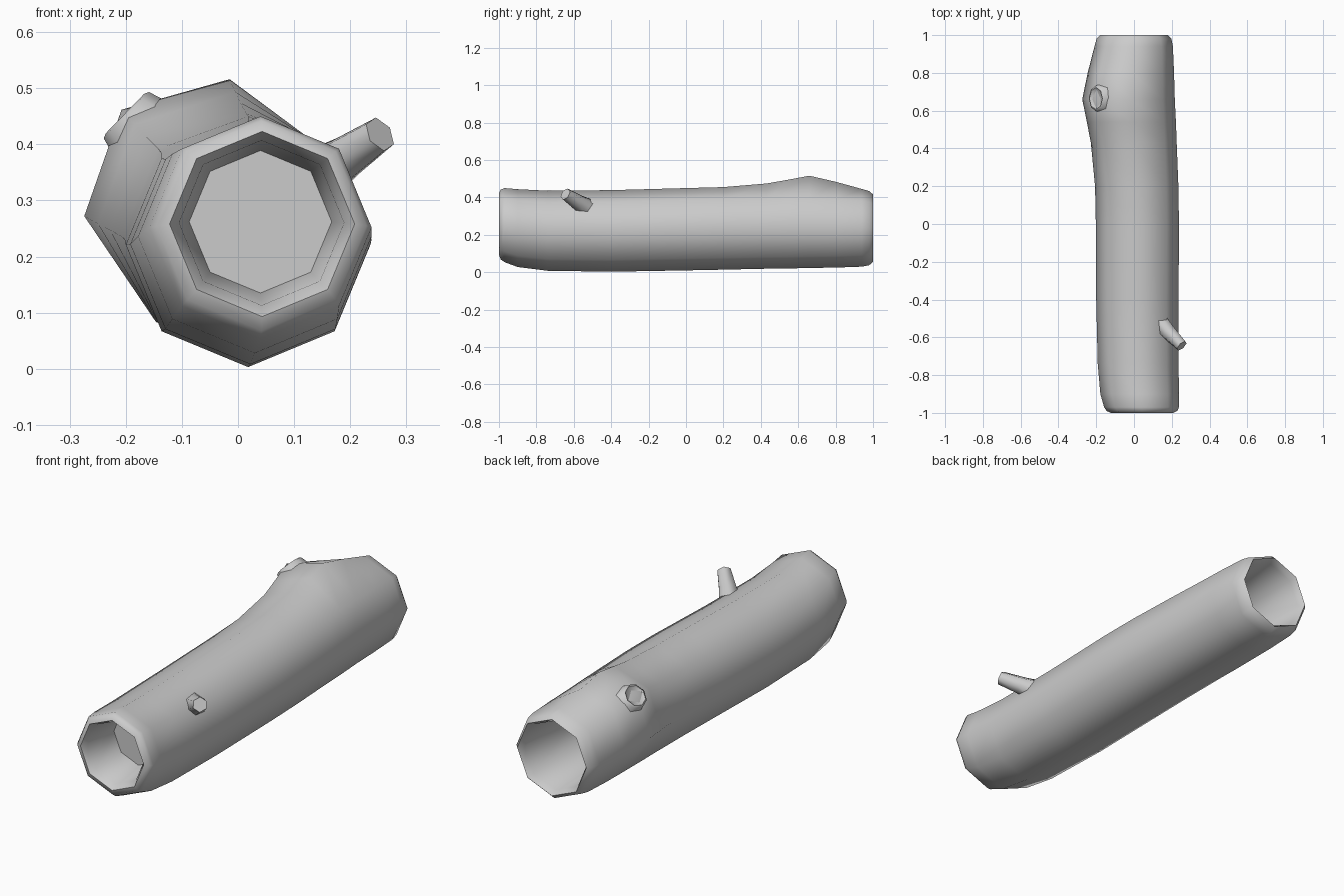
import bpy, bmesh, math
from mathutils import Vector

if "Cube" in bpy.data.objects:
    bpy.data.objects.remove(bpy.data.objects["Cube"])

def finish(name, bm, angle=60):
    bmesh.ops.recalc_face_normals(bm, faces=bm.faces)
    me = bpy.data.meshes.new(name)
    bm.to_mesh(me)
    bm.free()
    ob = bpy.data.objects.new(name, me)
    bpy.context.collection.objects.link(ob)
    bpy.ops.object.select_all(action='DESELECT')
    ob.select_set(True)
    bpy.context.view_layer.objects.active = ob
    bpy.ops.object.shade_smooth_by_angle(angle=math.radians(angle))
    return ob

def loft(name, rings, angle=60):
    bm = bmesh.new()
    loops = [[bm.verts.new(p) for p in ring] for ring in rings]
    for a, b in zip(loops, loops[1:]):
        n = len(a)
        for i in range(n):
            bm.faces.new((a[i], a[(i + 1) % n], b[(i + 1) % n], b[i]))
    bm.faces.new(loops[0])
    bm.faces.new(loops[-1])
    return finish(name, bm, angle)

# Log: octagonal stations (y, centre x, centre z, radius, swelling weight)
# from the floor of the front hollow, over the bark, to the floor of the back one
STATIONS = [
    (-0.80, 0.040, 0.262, 0.127, 0),
    (-0.97, 0.042, 0.260, 0.147, 0),
    (-1.00, 0.043, 0.258, 0.165, 0),
    (-0.99, 0.042, 0.255, 0.187, 0),
    (-0.97, 0.040, 0.252, 0.198, 0),
    (-0.90, 0.030, 0.236, 0.208, 0),
    (-0.74, 0.022, 0.222, 0.214, 0),
    (-0.40, 0.018, 0.221, 0.218, 0),
    (0.00, 0.018, 0.230, 0.220, 0),
    (0.20, 0.016, 0.233, 0.219, 0.05),
    (0.43, 0.010, 0.235, 0.216, 0.35),
    (0.54, 0.007, 0.235, 0.215, 0.65),
    (0.66, 0.003, 0.236, 0.213, 1.0),
    (0.80, 0.001, 0.236, 0.211, 0.55),
    (0.94, 0.000, 0.236, 0.206, 0.05),
    (0.98, 0.000, 0.236, 0.198, 0),
    (1.00, 0.000, 0.236, 0.180, 0),
    (0.97, 0.000, 0.236, 0.163, 0),
    (0.60, 0.000, 0.236, 0.145, 0),
]
# Swelling around the knot: offsets of the top, upper left and left corners
BULGE = {2: (-0.018, 0.067), 3: (-0.060, 0.075), 4: (-0.064, 0.036)}

rings = []
for y, cx, cz, r, w in STATIONS:
    ring = []
    for k in range(8):
        a = k * math.pi / 4
        dx, dz = BULGE.get(k, (0, 0))
        ring.append((cx + r * math.cos(a) + w * dx, y, cz + r * math.sin(a) + w * dz))
    rings.append(ring)
loft("hollow_log", rings)

def tube(name, origin, axis, sections, sides, squash=1.0, angle=60):
    """Tapered tube along axis; sections are (distance, radius)."""
    axis = Vector(axis).normalized()
    u = (Vector((0, 1, 0)) - axis * axis.y).normalized()
    v = axis.cross(u)
    out = []
    for d, r in sections:
        c = Vector(origin) + axis * d
        out.append([c + u * r * math.cos(2 * math.pi * i / sides)
                    + v * r * squash * math.sin(2 * math.pi * i / sides)
                    for i in range(sides)])
    return loft(name, out, angle)

# Broken branch stub
base, tip = Vector((0.13, -0.52, 0.335)), Vector((0.253, -0.645, 0.418))
length = (tip - base).length
tube("branch_stub", base, tip - base,
     [(-0.03, 0.062), (length * 0.45, 0.043), (length, 0.033)], 6)

# Knot scar with a shallow recess on the swelling
tube("knot", (-0.196, 0.665, 0.449), (-0.72, 0, 0.70),
     [(-0.06, 0.09), (0.004, 0.068), (0.008, 0.058), (0.001, 0.050)], 8, 0.85)
